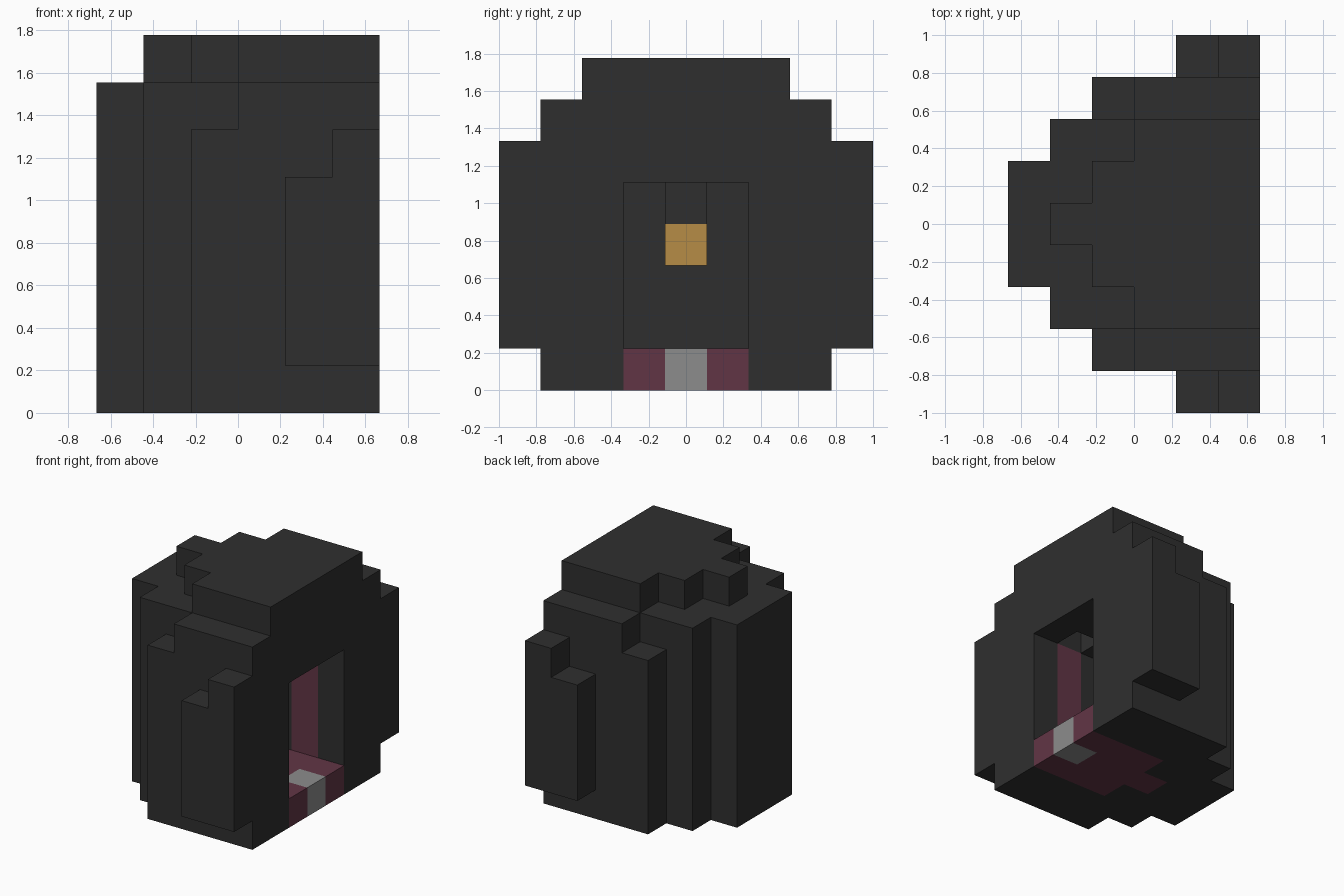
import bpy
import bmesh
from mathutils import Vector

U = 2 / 9            # edge length of one cube
NX, NY = 6, 9        # cubes in depth and in width
MID = NY // 2

if "Cube" in bpy.data.objects:
    bpy.data.objects.remove(bpy.data.objects["Cube"], do_unlink=True)


def material(name, rgb):
    mat = bpy.data.materials.new(name)
    mat.use_nodes = True
    color = (*rgb, 1)
    mat.diffuse_color = color
    mat.node_tree.nodes["Principled BSDF"].inputs["Base Color"].default_value = color
    return mat


charcoal = material("charcoal", (0.028, 0.028, 0.028))
plum = material("plum", (0.121, 0.036, 0.060))
grey = material("grey", (0.262, 0.262, 0.262))
amber = material("amber", (0.470, 0.265, 0.062))


def block(x, side, z):
    """Cubes in inclusive ranges; side is the distance from the middle row, mirrored."""
    return {(i, MID + s * j, k)
            for i in range(x[0], x[1] + 1)
            for j in range(side[0], side[1] + 1)
            for k in range(z[0], z[1] + 1)
            for s in (-1, 1)}


# Stepped outer body
body = block((0, 5), (0, 1), (0, 6))
body |= block((1, 5), (2, 2), (0, 6))
body |= block((2, 5), (3, 3), (0, 5)) | block((3, 5), (3, 3), (6, 6))
# Side bulges
body |= block((4, 4), (4, 4), (1, 4)) | block((5, 5), (4, 4), (1, 5))
# Roof, narrowing toward the rear
for side in range(3):
    body |= block((1 + side, 5), (side, side), (7, 7))
# Doorway, inner room and ceiling pockets
body -= block((3, 5), (0, 1), (1, 4))
body -= block((4, 4), (1, 1), (5, 5))

# Coloured parts set into the body
doorstep = block((5, 5), (0, 0), (0, 0))
floor = (block((3, 5), (0, 1), (0, 0)) | block((2, 2), (0, 0), (0, 0))) - doorstep
wall_panels = block((4, 4), (2, 2), (1, 4))
lamp = block((3, 3), (0, 0), (3, 3))
lamp_hanger = block((3, 3), (0, 0), (4, 4))
body -= doorstep | floor | wall_panels

parts = {
    "body": (body, charcoal),
    "floor": (floor, plum),
    "wall_panels": (wall_panels, plum),
    "doorstep": (doorstep, grey),
    "lamp": (lamp, amber),
    "lamp_hanger": (lamp_hanger, charcoal),
}
solid = set().union(*(cells for cells, _ in parts.values()))
origin = Vector((-NX / 2, -NY / 2, 0))


def build(name, cells, mat):
    """Make a mesh of the exposed cube sides only."""
    bm = bmesh.new()
    for cell in sorted(cells):
        center = Vector(cell) + Vector((0.5, 0.5, 0.5)) + origin
        for axis in range(3):
            for sign in (-1, 1):
                normal = Vector((0, 0, 0))
                normal[axis] = sign
                if tuple(int(c + n) for c, n in zip(cell, normal)) in solid:
                    continue
                a = Vector((0, 0, 0))
                a[(axis + 1) % 3] = 0.5
                b = normal.cross(a)
                mid = center + normal / 2
                corners = (mid - a - b, mid + a - b, mid + a + b, mid - a + b)
                bm.faces.new([bm.verts.new(p * U) for p in corners])
    bmesh.ops.remove_doubles(bm, verts=bm.verts, dist=U / 100)
    mesh = bpy.data.meshes.new(name)
    bm.to_mesh(mesh)
    bm.free()
    mesh.materials.append(mat)
    bpy.context.collection.objects.link(bpy.data.objects.new(name, mesh))


for part_name, (part_cells, part_material) in parts.items():
    build(part_name, part_cells, part_material)
